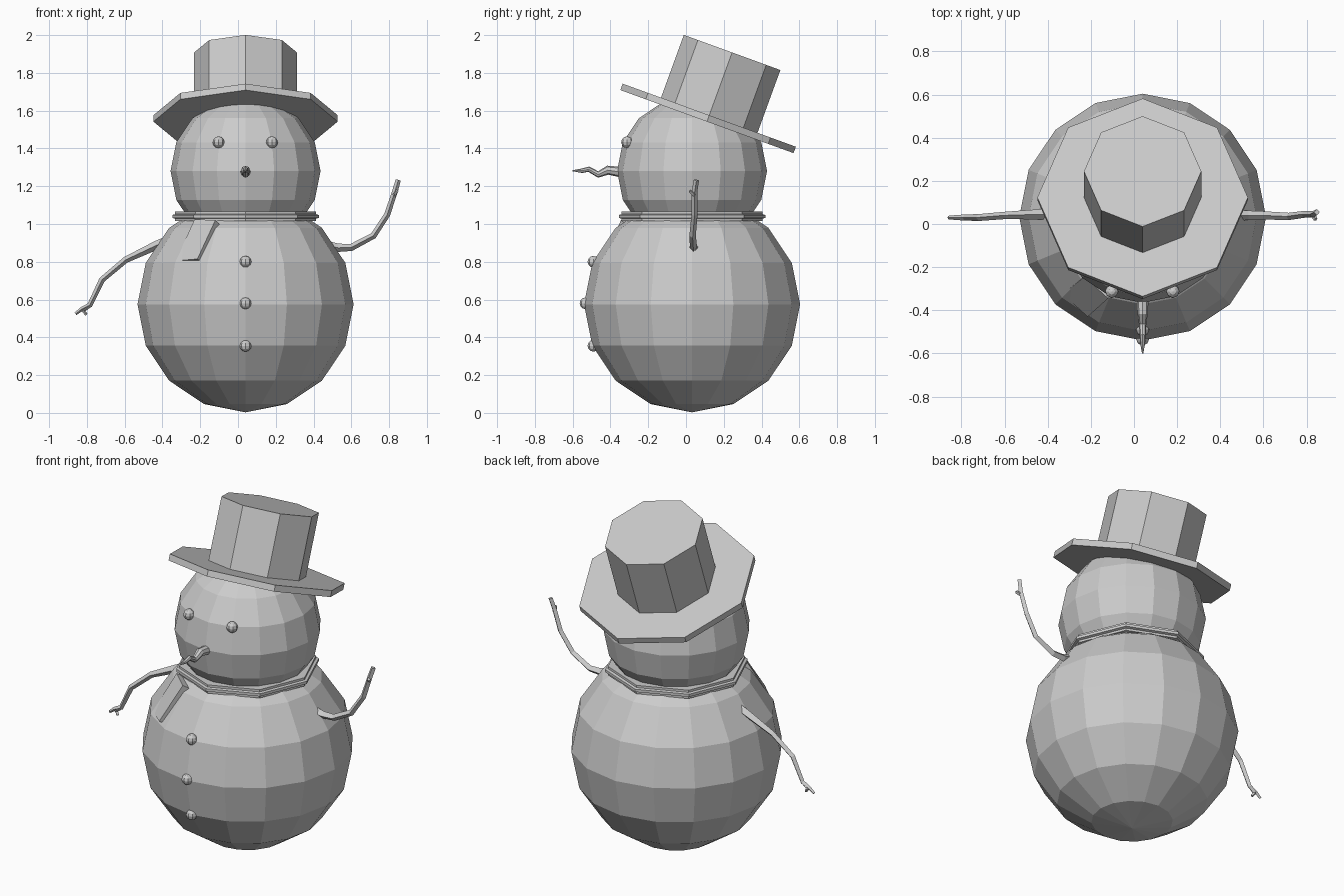
import bpy, bmesh
from math import radians, pi
from mathutils import Vector

if "Cube" in bpy.data.objects:
    bpy.data.objects.remove(bpy.data.objects["Cube"])

CX, CY = 0.04, 0.032  # axis of the snow balls


def ball(name, loc, r, segs=16, rings=8):
    bpy.ops.mesh.primitive_uv_sphere_add(segments=segs, ring_count=rings, radius=r, location=loc)
    bpy.context.object.name = name


def disc(name, centre, r, depth, tilt):
    # octagonal cylinder with corners on the x and y axes
    bpy.ops.mesh.primitive_cylinder_add(vertices=8, radius=r, depth=depth, location=centre,
                                        rotation=(tilt, 0, 0))
    bpy.context.object.name = name


def tube(name, paths, resolution=0):
    # each path is a list of (x, y, z, radius)
    cu = bpy.data.curves.new(name, 'CURVE')
    cu.dimensions = '3D'
    cu.bevel_depth = 1.0
    cu.bevel_resolution = resolution
    cu.use_fill_caps = True
    for path in paths:
        s = cu.splines.new('POLY')
        s.use_smooth = False
        s.points.add(len(path) - 1)
        for p, (x, y, z, r) in zip(s.points, path):
            p.co = (x, y, z, 1)
            p.radius = r
    ob = bpy.data.objects.new(name, cu)
    bpy.context.collection.objects.link(ob)
    bpy.ops.object.select_all(action='DESELECT')
    ob.select_set(True)
    bpy.context.view_layer.objects.active = ob
    bpy.ops.object.convert(target='MESH')


def mesh_object(name, bm):
    bmesh.ops.recalc_face_normals(bm, faces=bm.faces)
    me = bpy.data.meshes.new(name)
    bm.to_mesh(me)
    bm.free()
    ob = bpy.data.objects.new(name, me)
    bpy.context.collection.objects.link(ob)
    return ob


# Snow balls
ball("body", (CX, CY, 0.575), 0.572)
ball("head", (CX, CY, 1.28), 0.397)

# Eyes and buttons
for x in (-0.103, 0.18):
    ball("eye", (x, -0.312, 1.433), 0.031, 8, 6)
for y, z in ((-0.49, 0.80), (-0.532, 0.58), (-0.49, 0.355)):
    ball("button", (CX, y, z), 0.031, 8, 6)

# Crooked nose
tube("nose", [[(CX, -0.30, 1.277, 0.03), (CX, -0.36, 1.277, 0.027), (CX, -0.415, 1.285, 0.024),
               (CX, -0.465, 1.262, 0.017), (CX, -0.515, 1.29, 0.014), (CX, -0.55, 1.282, 0.012),
               (CX, -0.60, 1.282, 0.003)]], 2)

# Hat: tilted back by 20 degrees
tilt = radians(-20)
axis = Vector((0, 0.342, 0.94))
brim = Vector((CX, 0.117, 1.559))
disc("hat_brim", brim, 0.488, 0.036, tilt)
disc("hat_crown", brim + axis * 0.194, 0.272, 0.355, tilt)

# Scarf: stepped profile spun into an octagonal band
profile = [(0.29, 1.015), (0.373, 1.015), (0.373, 1.028), (0.388, 1.032), (0.388, 1.048),
           (0.373, 1.052), (0.373, 1.065), (0.29, 1.065)]
bm = bmesh.new()
vs = [bm.verts.new((CX + r, CY, z)) for r, z in profile]
edges = [bm.edges.new((vs[i], vs[i - 1])) for i in range(len(vs))]
bmesh.ops.spin(bm, geom=vs + edges, cent=(CX, CY, 0), axis=(0, 0, 1), angle=2 * pi, steps=8)
bmesh.ops.remove_doubles(bm, verts=bm.verts, dist=1e-4)
mesh_object("scarf_band", bm)

# Scarf end lying on the body
bm = bmesh.new()
outer = [(-0.23, -0.245, 1.025), (-0.12, -0.345, 1.02), (-0.215, -0.43, 0.815), (-0.33, -0.325, 0.805)]
inward = Vector((0.022, 0.026, -0.02))
a = [bm.verts.new(p) for p in outer]
b = [bm.verts.new(Vector(p) + inward) for p in outer]
bm.faces.new(a)
bm.faces.new(b)
for i in range(4):
    bm.faces.new((a[i - 1], a[i], b[i], b[i - 1]))
mesh_object("scarf_end", bm)

# Twig arms, each with a short side twig
tube("raised_arm", [
    [(0.48, 0.04, 0.885, 0.024), (0.53, 0.04, 0.874, 0.022), (0.60, 0.04, 0.876, 0.019),
     (0.717, 0.035, 0.938, 0.017), (0.79, 0.045, 1.05, 0.016), (0.83, 0.045, 1.17, 0.015),
     (0.848, 0.055, 1.232, 0.014)],
    [(0.828, 0.045, 1.155, 0.013), (0.842, 0.02, 1.175, 0.009)]])
tube("lowered_arm", [
    [(-0.36, 0.045, 0.915, 0.026), (-0.43, 0.045, 0.888, 0.024), (-0.595, 0.04, 0.81, 0.017),
     (-0.72, 0.03, 0.705, 0.016), (-0.785, 0.03, 0.57, 0.014), (-0.83, 0.03, 0.548, 0.011),
     (-0.86, 0.03, 0.524, 0.008)],
    [(-0.787, 0.03, 0.57, 0.013), (-0.818, 0.03, 0.54, 0.011), (-0.803, 0.025, 0.52, 0.008)]])
